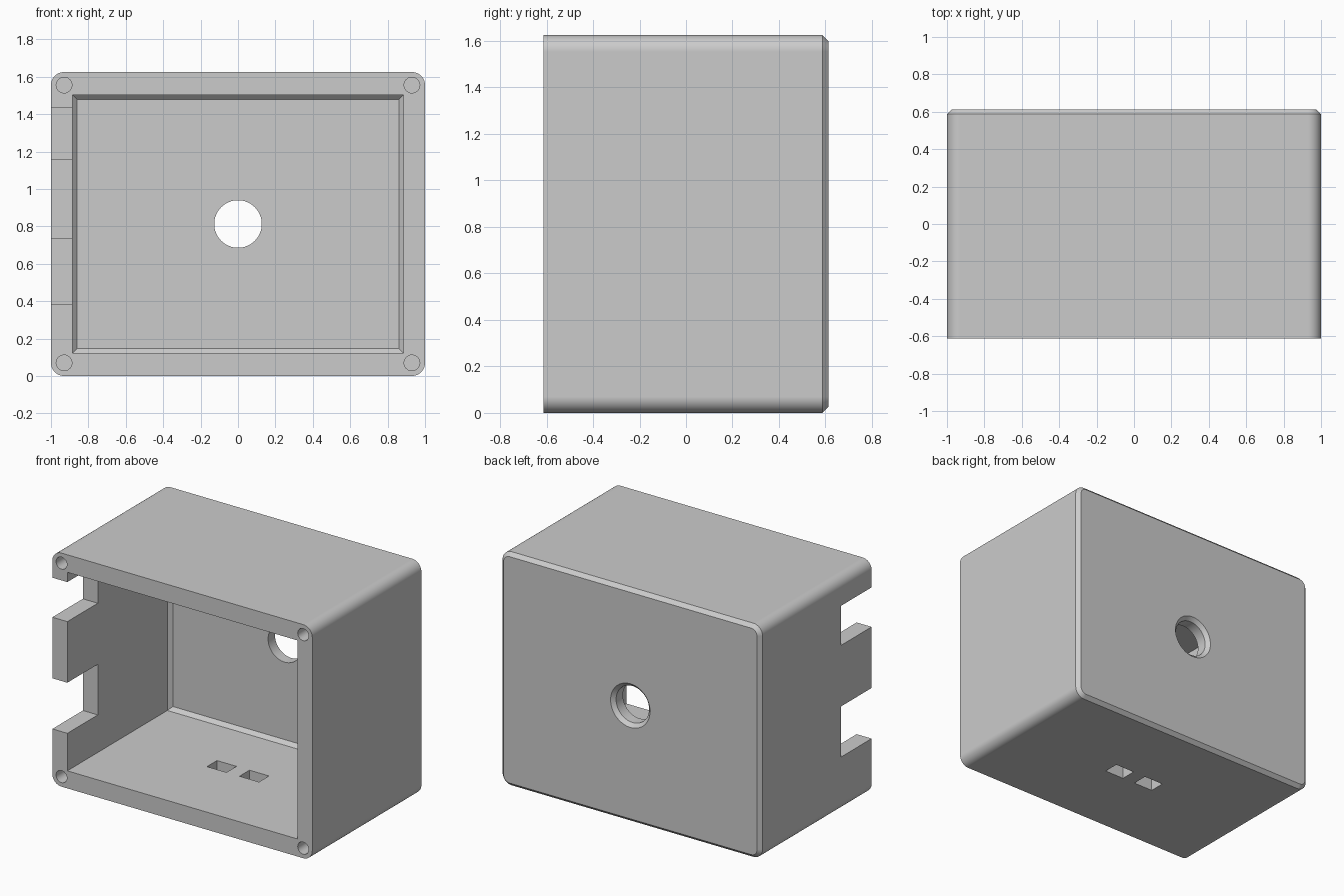
import bpy, bmesh, math

if "Cube" in bpy.data.objects:
    bpy.data.objects.remove(bpy.data.objects["Cube"], do_unlink=True)

HEIGHT, MID, FRONT, BACK = 1.625, 0.8125, -0.612, 0.612
CHAMFER = 0.025

grey = bpy.data.materials.new("light grey plastic")
grey.use_nodes = True
colour = (0.6, 0.6, 0.6, 1)
grey.diffuse_color = colour
grey.node_tree.nodes["Principled BSDF"].inputs["Base Color"].default_value = colour


def rounded(half_w, half_h, radius, steps=12):
    """Rounded rectangle in x and z, centred on the box."""
    points = []
    for corner, (sx, sz) in enumerate([(1, 1), (-1, 1), (-1, -1), (1, -1)]):
        for i in range(steps + 1):
            a = (corner + i / steps) * math.pi / 2
            points.append((sx * (half_w - radius) + radius * math.cos(a),
                           MID + sz * (half_h - radius) + radius * math.sin(a)))
    return points


def rectangle(x0, x1, z0, z1):
    return [(x1, z1), (x0, z1), (x0, z0), (x1, z0)]


def circle(x, z, r, n=64):
    return [(x + r * math.cos(2 * math.pi * i / n),
             z + r * math.sin(2 * math.pi * i / n)) for i in range(n)]


def loft(name, sections):
    """Closed solid through (y, outline) sections."""
    bm = bmesh.new()
    rings = [[bm.verts.new((x, y, z)) for x, z in outline] for y, outline in sections]
    for a, b in zip(rings, rings[1:]):
        for i in range(len(a)):
            j = (i + 1) % len(a)
            bm.faces.new((a[i], a[j], b[j], b[i]))
    bm.faces.new(rings[0])
    bm.faces.new(rings[-1])
    bmesh.ops.recalc_face_normals(bm, faces=bm.faces)
    mesh = bpy.data.meshes.new(name)
    bm.to_mesh(mesh)
    bm.free()
    mesh.materials.append(grey)
    obj = bpy.data.objects.new(name, mesh)
    bpy.context.collection.objects.link(obj)
    return obj


# Outer body with rounded long edges and a chamfered back
side = rounded(1, MID, 0.07)
body = loft("enclosure_body", [
    (FRONT, side), (BACK - CHAMFER, side),
    (BACK, rounded(1 - CHAMFER, MID - CHAMFER, 0.045))])

cutters = []

# Main cavity, chamfered where it meets the back wall
inner_back = 0.512
mouth = rectangle(-0.885, 0.885, 0.122, 1.503)
cutters.append(loft("cavity_cutter", [
    (FRONT - 0.1, mouth), (inner_back - CHAMFER, mouth),
    (inner_back, rectangle(-0.86, 0.86, 0.147, 1.478))]))

# Round opening in the back wall, countersunk outside
cutters.append(loft("cable_hole_cutter", [
    (inner_back - 0.1, circle(0, MID, 0.127)),
    (BACK - CHAMFER, circle(0, MID, 0.127)),
    (BACK + CHAMFER, circle(0, MID, 0.127 + 2 * CHAMFER))]))

# Corner screw holes
for x in (-0.93, 0.93):
    for z in (0.07, HEIGHT - 0.07):
        hole = circle(x, z, 0.042, 32)
        cutters.append(loft("screw_hole_cutter", [(FRONT - 0.1, hole), (FRONT + 0.4, hole)]))

# Two notches in the right wall, open at the front
for z0, z1 in ((0.383, 0.735), (1.16, 1.435)):
    notch = rectangle(-1.1, -0.8, z0, z1)
    cutters.append(loft("notch_cutter", [(FRONT - 0.1, notch), (FRONT + 0.335, notch)]))

# Pair of strap slots in the floor
for x in (-0.125, 0.125):
    slot = rectangle(x - 0.075, x + 0.075, -0.1, 0.2)
    cutters.append(loft("slot_cutter", [(-0.055, slot), (0.055, slot)]))

bpy.ops.object.select_all(action='DESELECT')
body.select_set(True)
bpy.context.view_layer.objects.active = body
for cutter in cutters:
    cutter.hide_render = True
    cut = body.modifiers.new("cut", 'BOOLEAN')
    cut.operation = 'DIFFERENCE'
    cut.solver = 'EXACT'
    cut.object = cutter
    bpy.ops.object.modifier_apply(modifier=cut.name)
    bpy.data.objects.remove(cutter, do_unlink=True)

# Smooth curves, crisp edges
bpy.ops.object.shade_smooth_by_angle(angle=math.radians(30))
weighted = body.modifiers.new("weighted normals", 'WEIGHTED_NORMAL')
weighted.keep_sharp = True
